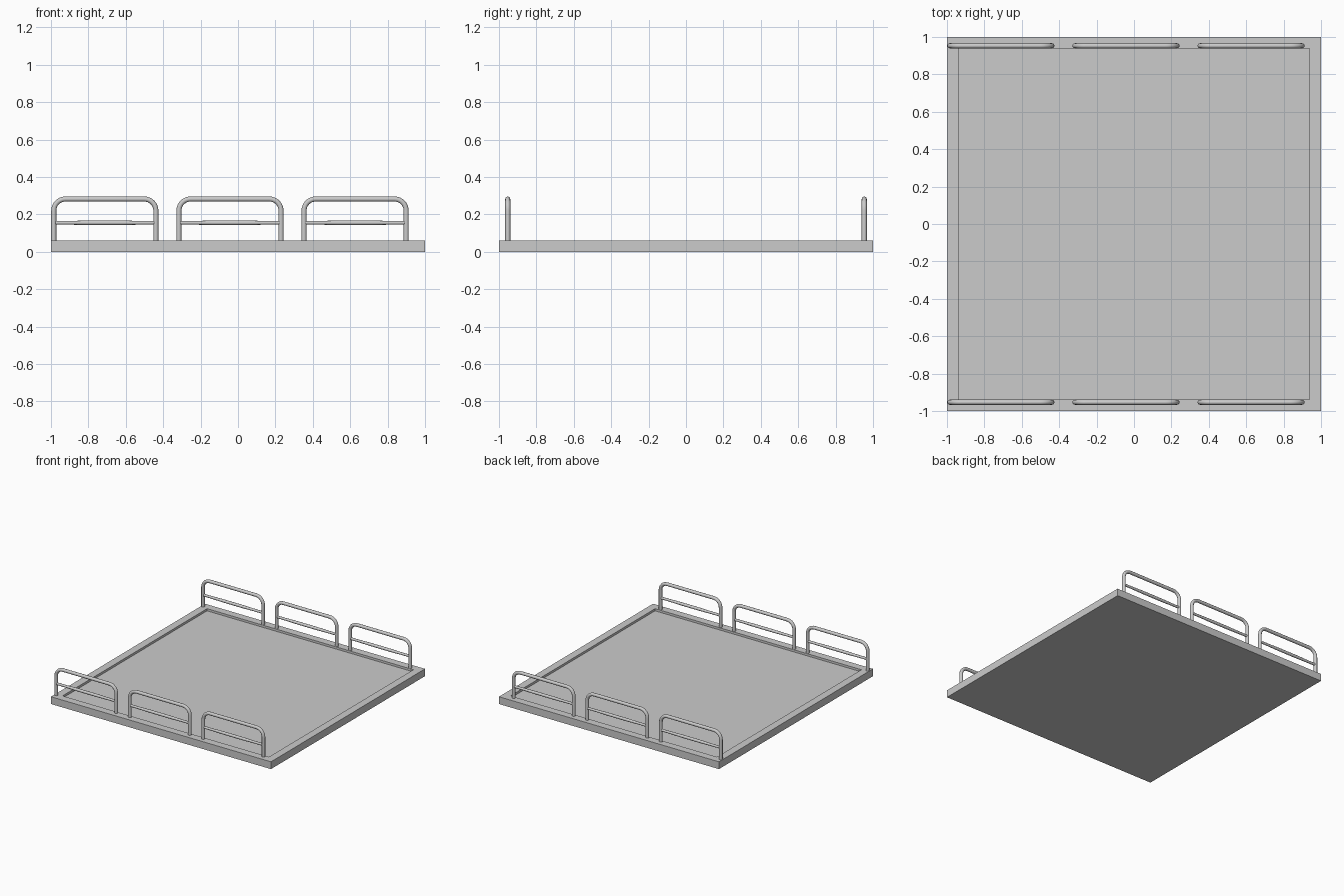
import bpy, bmesh, math
from mathutils import Vector

if "Cube" in bpy.data.objects:
    bpy.data.objects.remove(bpy.data.objects["Cube"])


def tube(name, pts, radii):
    cu = bpy.data.curves.new(name, 'CURVE')
    cu.dimensions = '3D'
    cu.bevel_depth = 1.0
    cu.bevel_resolution = 4
    cu.use_fill_caps = True
    sp = cu.splines.new('POLY')
    sp.points.add(len(pts) - 1)
    for p, co, r in zip(sp.points, pts, radii):
        p.co = (*co, 1)
        p.radius = r
    tmp = bpy.data.objects.new(name, cu)
    bpy.context.collection.objects.link(tmp)
    bpy.context.view_layer.update()
    me = bpy.data.meshes.new_from_object(tmp.evaluated_get(bpy.context.evaluated_depsgraph_get()))
    bpy.data.objects.remove(tmp)
    ob = bpy.data.objects.new(name, me)
    bpy.context.collection.objects.link(ob)
    bpy.ops.object.select_all(action='DESELECT')
    ob.select_set(True)
    bpy.context.view_layer.objects.active = ob
    bpy.ops.object.shade_smooth_by_angle(angle=math.radians(40))
    return ob


# Square base slab with a shallow recessed floor
bm = bmesh.new()
bmesh.ops.create_cube(bm, size=2)
for v in bm.verts:
    v.co.z = 0.06 if v.co.z > 0 else 0.0
bm.normal_update()
top = next(f for f in bm.faces if f.normal.z > 0.9)
bmesh.ops.inset_region(bm, faces=[top], thickness=0.088)
ring = bmesh.ops.inset_region(bm, faces=[top], thickness=0.0)
bmesh.ops.translate(bm, verts=top.verts, vec=(0, 0, -0.018))
bmesh.ops.recalc_face_normals(bm, faces=bm.faces)
me = bpy.data.meshes.new("platform_base")
bm.to_mesh(me)
bm.free()
base = bpy.data.objects.new("platform_base", me)
bpy.context.collection.objects.link(base)

# Guard rails: three hoops with a middle bar on each long side
R, CORNER, TOP, HALF = 0.0135, 0.062, 0.282, 0.273
for side, y in (("front", -0.953), ("back", 0.953)):
    for i in range(3):
        cx = -0.712 + 0.669 * i
        pts = [(cx - HALF, y, 0.05)]
        for sx, a0 in ((-1, 180), (1, 90)):
            for k in range(9):
                a = math.radians(a0 - 90 * k / 8)
                pts.append((cx + sx * (HALF - CORNER) + CORNER * math.cos(a), y,
                            TOP - CORNER + CORNER * math.sin(a)))
        pts.append((cx + HALF, y, 0.05))
        tube(f"{side}_rail_hoop_{i + 1}", pts, [R] * len(pts))
        # Middle bar, slightly thicker at its centre
        xs = (-HALF, -0.19, -0.09, 0.09, 0.19, HALF)
        tube(f"{side}_rail_bar_{i + 1}", [(cx + x, y, 0.155) for x in xs],
             (0.010, 0.010, 0.012, 0.012, 0.010, 0.010))
